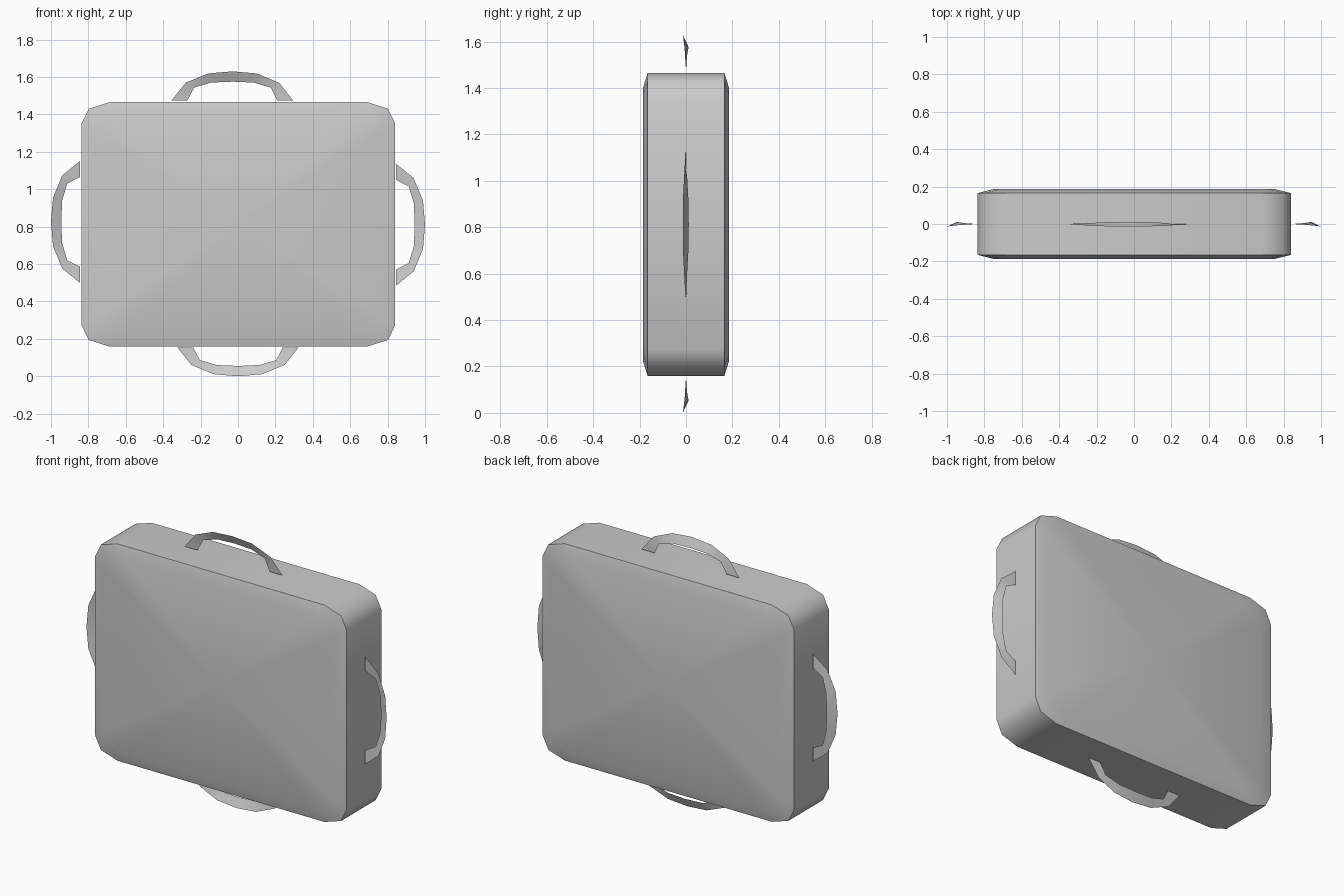
import bpy, bmesh, math
from mathutils import Vector

cube = bpy.data.objects.get("Cube")
if cube:
    bpy.data.objects.remove(cube, do_unlink=True)

GREY = (0.6, 0.6, 0.6, 1)
grey = bpy.data.materials.new("plain grey")
grey.use_nodes = True
grey.diffuse_color = GREY
grey.node_tree.nodes["Principled BSDF"].inputs["Base Color"].default_value = GREY


def finish(bm, name):
    mesh = bpy.data.meshes.new(name)
    bm.to_mesh(mesh)
    bm.free()
    mesh.materials.append(grey)
    mesh.shade_smooth()
    mesh.set_sharp_from_angle(angle=math.radians(55))
    obj = bpy.data.objects.new(name, mesh)
    bpy.context.collection.objects.link(obj)
    return obj


# Case body: chamfered rectangle lofted through four outlines
corner = [(0.838, 0.54), (0.80, 0.618), (0.69, 0.653)]
outline = []
for sx, sz in ((1, 1), (-1, 1), (-1, -1), (1, -1)):
    pts = corner if sx * sz > 0 else corner[::-1]
    outline += [(sx * x, sz * z) for x, z in pts]

bm = bmesh.new()
rings = []
for y, scale in ((-0.186, 0.9), (-0.165, 1), (0.165, 1), (0.186, 0.9)):
    rings.append([bm.verts.new((0.002 + x * scale, y, 0.812 + z * scale))
                  for x, z in outline])
n = len(outline)
for a, b in zip(rings, rings[1:]):
    for i in range(n):
        j = (i + 1) % n
        bm.faces.new((a[i], a[j], b[j], b[i]))
panels = [bm.faces.new(rings[0]), bm.faces.new(rings[-1])]
bmesh.ops.poke(bm, faces=panels)
bmesh.ops.recalc_face_normals(bm, faces=bm.faces[:])
finish(bm, "case_body")

# Handles: thin arched straps, as (distance along, height, depth)
OUTER = [(0, 0.155, -0.014), (0.13, 0.144, -0.012), (0.25, 0.094, -0.006), (0.325, 0, 0)]
INNER = [(0, 0.10, 0.012), (0.115, 0.095, 0.010), (0.205, 0.068, 0.005), (0.24, 0, 0)]


def full_arch(half):
    return [(-s, h, d) for s, h, d in half[:0:-1]] + half


def handle(name, origin, along, out):
    origin, along, out = Vector(origin), Vector(along), Vector(out)
    bm = bmesh.new()
    edges = [[bm.verts.new(origin + along * s + out * h + Vector((0, d, 0)))
              for s, h, d in full_arch(half)] for half in (OUTER, INNER)]
    o, i = edges
    for k in range(len(o) - 1):
        bm.faces.new((o[k], o[k + 1], i[k + 1], i[k]))
    bm.normal_update()
    if sum(f.normal.y for f in bm.faces) > 0:
        bmesh.ops.reverse_faces(bm, faces=bm.faces[:])
    finish(bm, name)


X, Z = Vector((1, 0, 0)), Vector((0, 0, 1))
handle("top_handle", (-0.03, 0, 1.475), X, Z)
handle("bottom_handle", (0, 0, 0.155), X, -Z)
handle("left_handle", (0.845, 0, 0.81), Z, X)
handle("right_handle", (-0.845, 0, 0.825), Z, -X)
